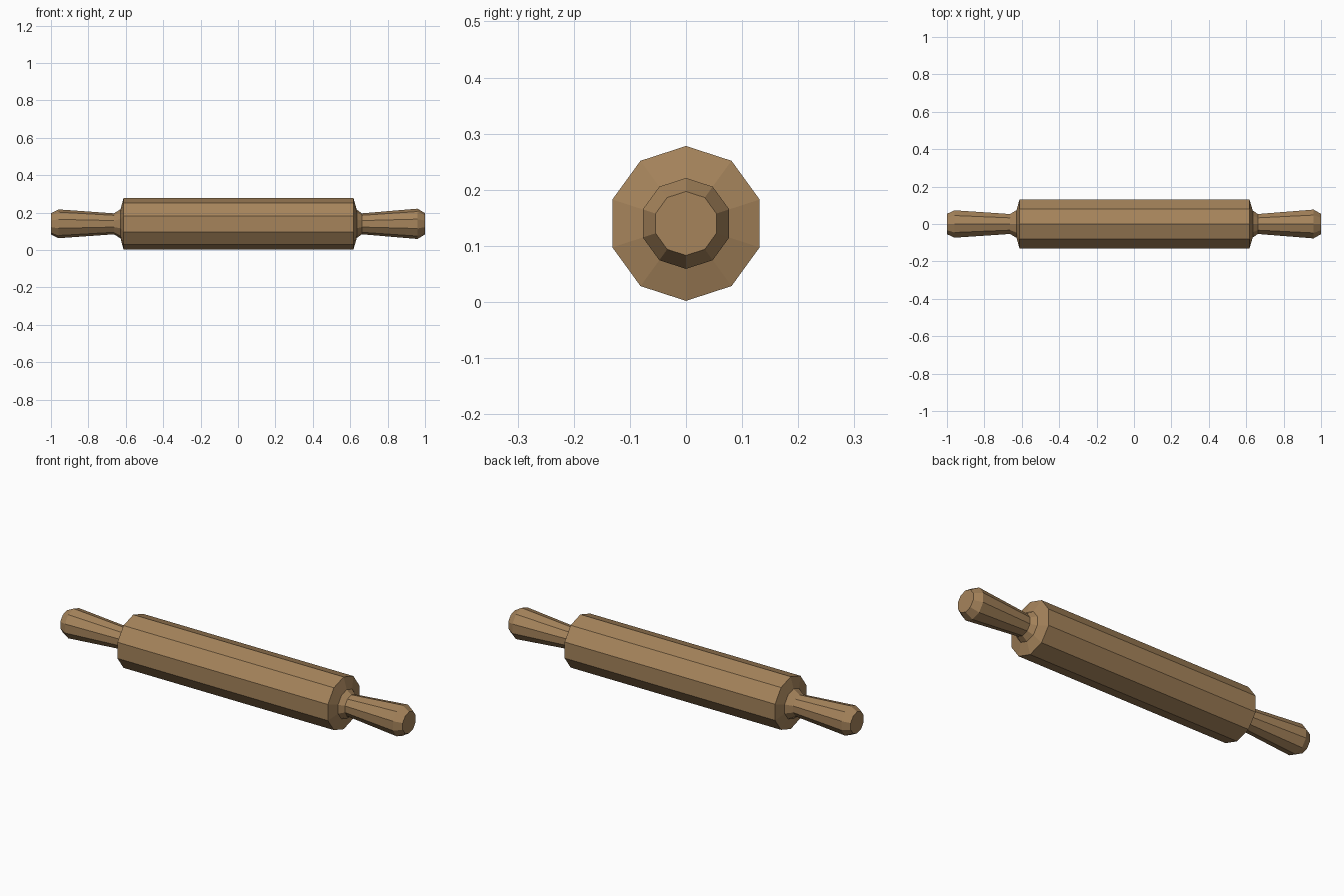
import bpy, bmesh, math

if "Cube" in bpy.data.objects:
    bpy.data.objects.remove(bpy.data.objects["Cube"])

SIDES = 10
AXIS_Z = 0.14

# Lathe profile along x: (x, radius)
profile = [
    (-1.0, 0.057), (-0.96, 0.077), (-0.663, 0.056), (-0.628, 0.078), (-0.612, 0.138),
    (0.617, 0.138), (0.635, 0.076), (0.662, 0.056), (0.96, 0.081), (1.0, 0.057),
]


def lathe_x(name, points, material):
    bm = bmesh.new()
    rings = []
    for x, r in points:
        ring = []
        for i in range(SIDES):
            a = 2 * math.pi * i / SIDES
            ring.append(bm.verts.new((x, r * math.sin(a), AXIS_Z + r * math.cos(a))))
        rings.append(ring)
    for a, b in zip(rings, rings[1:]):
        for i in range(SIDES):
            j = (i + 1) % SIDES
            bm.faces.new((a[i], a[j], b[j], b[i]))
    # flat handle ends
    bm.faces.new(rings[0])
    bm.faces.new(rings[-1])
    bmesh.ops.recalc_face_normals(bm, faces=bm.faces[:])
    mesh = bpy.data.meshes.new(name)
    bm.to_mesh(mesh)
    bm.free()
    mesh.materials.append(material)
    obj = bpy.data.objects.new(name, mesh)
    bpy.context.collection.objects.link(obj)
    return obj


wood = bpy.data.materials.new("wood")
wood.diffuse_color = (0.38, 0.23, 0.105, 1)
wood.use_nodes = True
wood.node_tree.nodes["Principled BSDF"].inputs["Base Color"].default_value = wood.diffuse_color

# Turned roller with both handles in one piece
lathe_x("rolling_pin", profile, wood)
